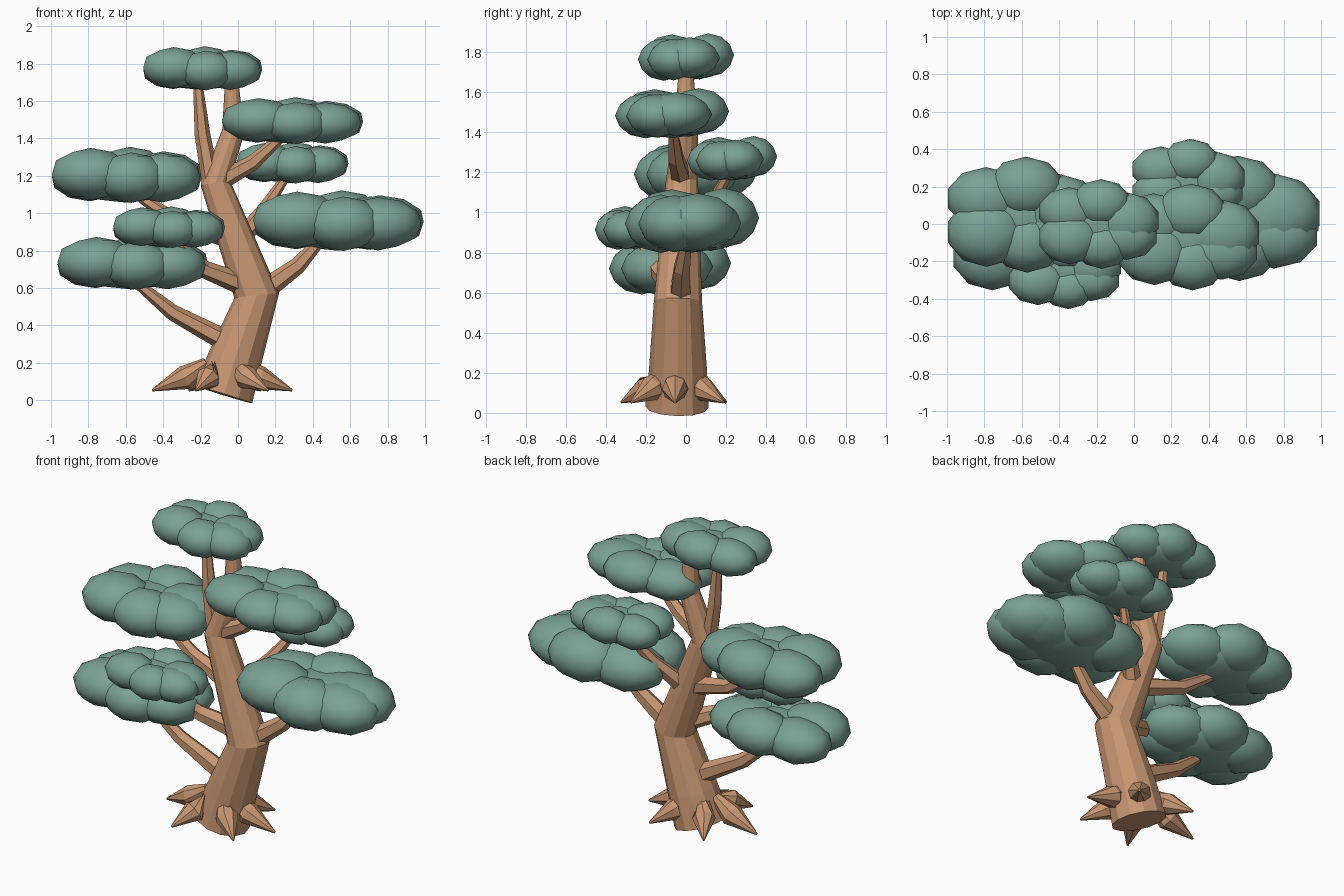
import bpy, bmesh, math
from mathutils import Vector, Matrix

if "Cube" in bpy.data.objects:
    bpy.data.objects.remove(bpy.data.objects["Cube"])


def material(name, rgb):
    m = bpy.data.materials.new(name)
    m.diffuse_color = (*rgb, 1)
    m.use_nodes = True
    m.node_tree.nodes["Principled BSDF"].inputs["Base Color"].default_value = m.diffuse_color
    return m


BARK = material("bark", (0.58, 0.31, 0.17))
LEAF = material("foliage", (0.20, 0.36, 0.30))


def finish(bm, name, mat, smooth=False):
    bmesh.ops.recalc_face_normals(bm, faces=bm.faces)
    me = bpy.data.meshes.new(name)
    bm.to_mesh(me)
    bm.free()
    me.materials.append(mat)
    for p in me.polygons:
        p.use_smooth = smooth
    ob = bpy.data.objects.new(name, me)
    bpy.context.collection.objects.link(ob)
    return ob


def limb(name, path, sides):
    """Tapered flat-sided tube; path entries are (x, y, z, radius)."""
    bm = bmesh.new()
    pts = [Vector(p[:3]) for p in path]
    rings = []
    for i, p in enumerate(pts):
        t = (pts[min(i + 1, len(pts) - 1)] - pts[max(i - 1, 0)]).normalized()
        side = t.cross(Vector((0, 1, 0)) if abs(t.y) < 0.7 else Vector((0, 0, 1))).normalized()
        up = side.cross(t)
        r = path[i][3]
        rings.append([bm.verts.new(p + r * (math.cos(a) * side + math.sin(a) * up))
                      for a in (2 * math.pi * k / sides for k in range(sides))])
    for a, b in zip(rings, rings[1:]):
        for k in range(sides):
            n = (k + 1) % sides
            bm.faces.new((a[k], a[n], b[n], b[k]))
    bm.faces.new(rings[0])
    bm.faces.new(rings[-1])
    return finish(bm, name, BARK)


# Pad pattern: left, right, front, back, left-back, right-front blobs and a low core
# (offset and radius as a share of the half size)
BLOBS = [(-.47, -.30, .03, .53, .60, .93),
         (.48, .08, -.04, .53, .62, .88),
         (.06, -.46, -.10, .47, .54, .90),
         (.04, .47, .08, .50, .53, .92),
         (-.48, .28, -.06, .52, .54, .88),
         (.46, -.26, -.10, .52, .54, .88),
         (0, 0, -.17, .78, .82, .82)]


def pad(name, centre, half, extra=()):
    bm = bmesh.new()
    c, h = Vector(centre), Vector(half)
    for b in BLOBS + list(extra):
        off = Vector([b[i] * h[i] for i in range(3)])
        size = Vector([b[i + 3] * h[i] for i in range(3)])
        mat = Matrix.Translation(c + off) @ Matrix.Diagonal((*size, 1))
        bmesh.ops.create_icosphere(bm, subdivisions=2, radius=1, matrix=mat)
    finish(bm, name, LEAF, True)


# Trunk with its bends
limb("trunk", [(-.075, -.045, .03, .158), (-.02, -.04, .21, .145), (.10, -.04, .56, .12),
               (-.12, -.02, 1.16, .08), (-.025, 0, 1.44, .06), (-.035, 0, 1.75, .032)], 12)

# Branches
limb("top_left_branch", [(-.14, -.02, 1.14, .05), (-.19, -.01, 1.42, .042), (-.22, 0, 1.75, .022)], 6)
limb("low_left_branch", [(-.05, -.04, .31, .06), (-.35, -.06, .47, .043), (-.57, -.08, .65, .024)], 6)
limb("front_left_branch", [(.08, -.04, .60, .065), (-.18, -.13, .70, .047), (-.37, -.24, .87, .022)], 6)
limb("low_right_branch", [(.10, -.03, .56, .062), (.32, -.02, .72, .045), (.48, .01, .90, .025)], 6)
limb("back_right_branch", [(0, -.01, .84, .055), (.14, .12, 1.02, .037), (.28, .23, 1.23, .02)], 6)
limb("upper_right_branch", [(-.12, -.02, 1.16, .055), (.08, -.05, 1.27, .042), (.27, -.07, 1.44, .022)], 6)
limb("upper_left_branch", [(-.01, -.02, .86, .06), (-.32, .03, .95, .043), (-.57, .05, 1.12, .024)], 6)

# Ring of pointed roots
for i, deg in enumerate((0, 57, 118, 176, 248, 311)):
    a = math.radians(deg)
    dx, dy = .375 * math.cos(a), .29 * math.sin(a)
    cx, cy = -.085, -.055
    limb("root_%d" % (i + 1), [(cx + dx * f, cy + dy * f, z, r) for f, z, r in
                               ((.22, .20, .03), (.53, .12, .066), (1, .053, .006))], 8)

# Foliage pads
pad("top_pad", (-.19, 0, 1.775), (.325, .24, .118))
pad("upper_right_pad", (.29, -.07, 1.495), (.385, .285, .125))
pad("back_right_pad", (.29, .23, 1.27), (.305, .225, .111))
pad("upper_left_pad", (-.595, .05, 1.205), (.41, .31, .15))
pad("low_left_pad", (-.565, -.08, .735), (.41, .305, .144))
pad("front_left_pad", (-.37, -.24, .925), (.305, .215, .111))
pad("low_right_pad", (.535, .03, .96), (.465, .335, .162), [(.37, .03, -.08, .63, .72, .88)])
